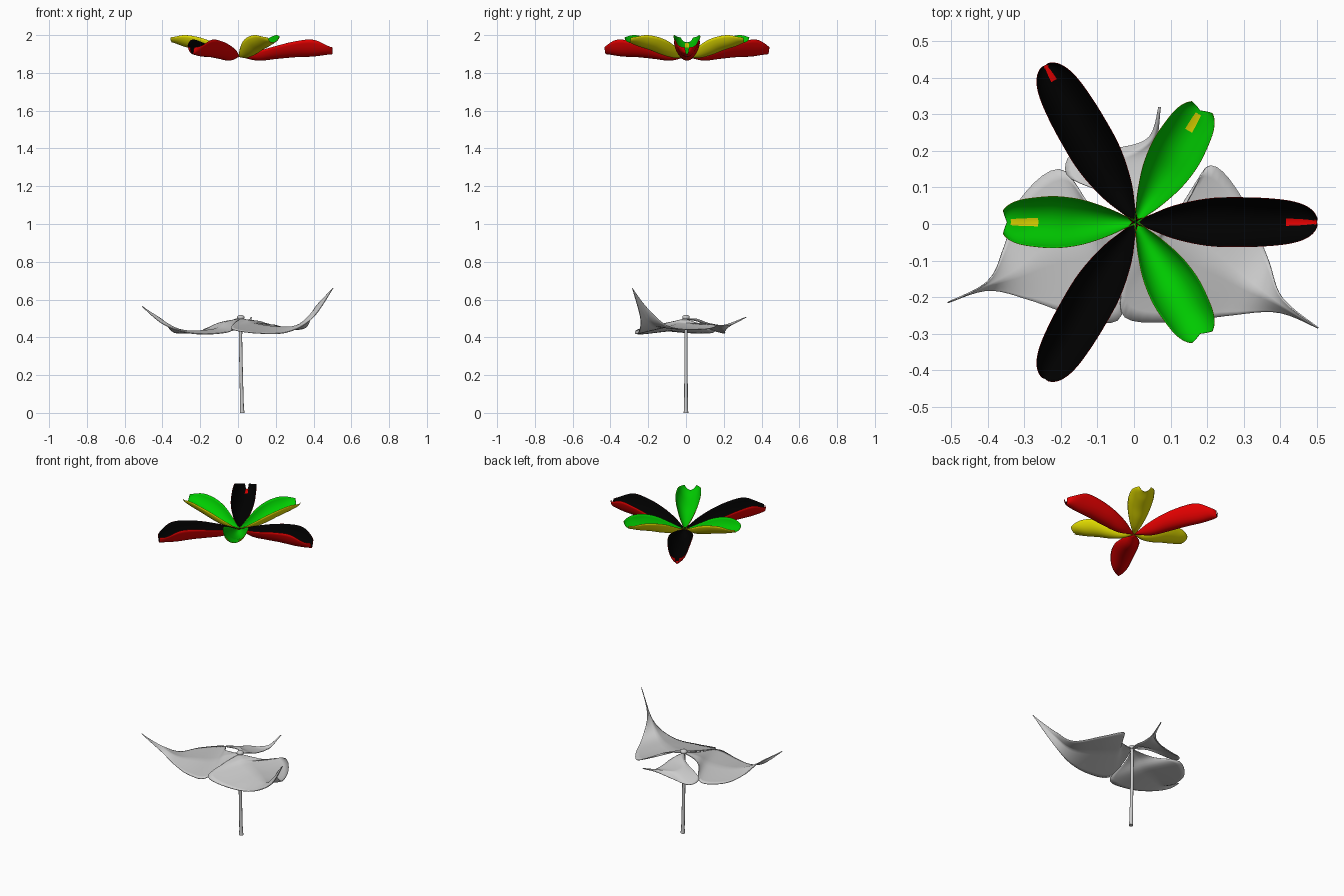
import bpy
import math
from mathutils import Vector

cube = bpy.data.objects.get("Cube")
if cube:
    bpy.data.objects.remove(cube, do_unlink=True)


def material(name, rgb):
    mat = bpy.data.materials.new(name)
    mat.use_nodes = True
    mat.diffuse_color = (*rgb, 1)
    mat.node_tree.nodes["Principled BSDF"].inputs["Base Color"].default_value = (*rgb, 1)
    return mat


black = material("black", (0, 0, 0))
red = material("red", (0.77, 0, 0))
green = material("green", (0, 0.6, 0))
yellow = material("yellow", (0.8, 0.75, 0))
grey = material("grey", (0.6, 0.6, 0.6))


def spline(points, t):
    """Smooth curve through evenly spaced points, t from 0 to 1."""
    pts = [Vector(p) for p in points]
    x = t * (len(pts) - 1)
    i = min(int(x), len(pts) - 2)
    f = x - i
    a, b, c, d = (pts[max(0, min(k, len(pts) - 1))] for k in range(i - 1, i + 3))
    return b + 0.5 * f * (c - a + f * (2 * a - 5 * b + 4 * c - d + f * (3 * (b - c) + d - a)))


def value(numbers, t):
    return spline([(n, 0, 0) for n in numbers], t).x


def sheet(name, surface, rows, cols, mats, thickness):
    """Thin two-sided sheet from surface(t, s), with t along and s across."""
    verts = [surface(i / rows, 2 * j / cols - 1)
             for i in range(rows + 1) for j in range(cols + 1)]
    w = cols + 1
    faces = [(i * w + j, (i + 1) * w + j, (i + 1) * w + j + 1, i * w + j + 1)
             for i in range(rows) for j in range(cols)]
    mesh = bpy.data.meshes.new(name)
    mesh.from_pydata(verts, [], faces)
    obj = bpy.data.objects.new(name, mesh)
    bpy.context.collection.objects.link(obj)
    for mat in mats:
        mesh.materials.append(mat)
    for poly in mesh.polygons:
        poly.use_smooth = True
    solid = obj.modifiers.new("thickness", "SOLIDIFY")
    solid.thickness = thickness
    solid.offset = -1
    solid.material_offset = len(mats) - 1
    solid.material_offset_rim = len(mats) - 1
    return obj


def bloom_petal(name, angle, length, widths, tip_round, keel, rims, notch, mats, streak):
    """Boat-shaped petal; its keel and rim heights run from base to tip."""
    ca, sa = math.cos(math.radians(angle)), math.sin(math.radians(angle))
    bend = math.radians(75)
    rows, cols = 30, 16

    def surface(t, s):
        t = 1 - (1 - t) ** 1.6
        width = value(widths, t) * math.sqrt(1 - tip_round * t ** 11)
        side = math.sin(bend * s) / math.sin(bend) * width
        lift = (1 - math.cos(bend * s)) / (1 - math.cos(bend))
        low = value(keel, t)
        z = low + lift * (value(rims, t) - low)
        r = length * t - notch * t ** 10 * (1 - abs(s)) ** 2
        return (0.005 + r * ca - side * sa, 0.005 + r * sa + side * ca, z)

    obj = sheet(name, surface, rows, cols, mats, 0.0012)
    # Streak of the underside colour along the tip, widening outwards
    first, last = streak
    for k, poly in enumerate(obj.data.polygons):
        row, col = divmod(k, cols)
        along = row / rows
        if first < along < last and abs(col + 0.5 - cols / 2) < 1 + 4 * max(0, along - 0.8):
            poly.material_index = 1


# Floating bloom: three long and three short petals
long_streaks = [(0.65, 1), (0.76, 1), (1, 1)]
short_streaks = [(0.6, 0.86), (0.56, 0.84), (1, 1)]
for n in range(3):
    bloom_petal(f"long_petal_{n + 1}", 120 * n, 0.495,
                (0.006, 0.043, 0.064, 0.067, 0.064, 0.06), 0.97,
                (1.885, 1.866, 1.875, 1.884, 1.888, 1.9),
                (1.887, 1.915, 1.943, 1.967, 1.975, 1.935),
                0, (black, red), long_streaks[n])
    bloom_petal(f"short_petal_{n + 1}", 120 * n + 60, 0.362,
                (0.006, 0.036, 0.06, 0.07, 0.067, 0.064), 0.75,
                (1.885, 1.88, 1.895, 1.92, 1.94, 1.962),
                (1.887, 1.925, 1.965, 1.99, 2.0, 1.988),
                0.01, (green, yellow), short_streaks[n])


def lower_petal(name, base, left, right, tip, ridge):
    """Broad petal lofted between two edges, raised along its midrib."""
    lefts, rights = [base, *left, tip], [base, *right, tip]

    def surface(t, s):
        a, b = spline(lefts, t), spline(rights, t)
        p = a.lerp(b, (s + 1) / 2)
        p.z += ridge * math.sin(math.pi * t) * (1 - abs(s)) ** 1.3
        return p

    sheet(name, surface, 32, 14, (grey,), 0.004)


# Lower flower: three broad petals drawn out into thin points
centre = (0.015, 0, 0.495)
lower_petal("lower_petal_left", centre,
            [(0.13, 0.045, 0.48), (0.205, 0.16, 0.46), (0.29, 0.08, 0.44),
             (0.365, -0.09, 0.455), (0.405, -0.2, 0.55)],
            [(-0.02, -0.12, 0.47), (-0.03, -0.25, 0.44), (0.1, -0.268, 0.42),
             (0.26, -0.25, 0.425), (0.395, -0.24, 0.5)],
            (0.505, -0.283, 0.66), 0.025)
lower_petal("lower_petal_right", centre,
            [(-0.02, -0.1, 0.47), (-0.04, -0.26, 0.43), (-0.16, -0.25, 0.415),
             (-0.28, -0.21, 0.425), (-0.4, -0.18, 0.47)],
            [(-0.1, 0.03, 0.475), (-0.2, 0.15, 0.43), (-0.31, 0.07, 0.42),
             (-0.355, -0.06, 0.435), (-0.4, -0.155, 0.49)],
            (-0.51, -0.213, 0.563), 0.015)
lower_petal("lower_petal_back", centre,
            [(-0.05, 0.07, 0.48), (-0.18, 0.13, 0.44), (-0.16, 0.2, 0.42),
             (-0.05, 0.205, 0.43), (0.04, 0.235, 0.46)],
            [(0.03, 0.04, 0.49), (0.05, 0.09, 0.475), (0.055, 0.14, 0.465),
             (0.06, 0.19, 0.46), (0.064, 0.24, 0.465)],
            (0.07, 0.32, 0.505), 0.02)

# Stem, flared at the foot
curve = bpy.data.curves.new("stem", "CURVE")
curve.dimensions = "3D"
curve.bevel_depth = 0.01
curve.bevel_resolution = 4
curve.use_fill_caps = True
path = curve.splines.new("POLY")
path.points.add(4)
for point, (x, z, r) in zip(path.points, [(0.022, 0, 1.25), (0.021, 0.03, 1), (0.017, 0.2, 0.9),
                                          (0.013, 0.4, 0.9), (0.015, 0.5, 1)]):
    point.co = (x, 0, z, 1)
    point.radius = r
curve.materials.append(grey)
bpy.context.collection.objects.link(bpy.data.objects.new("stem", curve))

# Seed head at the centre
bpy.ops.mesh.primitive_uv_sphere_add(segments=16, ring_count=10, radius=0.02,
                                     location=(0.015, 0, 0.505))
head = bpy.context.object
head.name = "seed_head"
head.scale.z = 0.7
head.data.materials.append(grey)
bpy.ops.object.shade_smooth()
